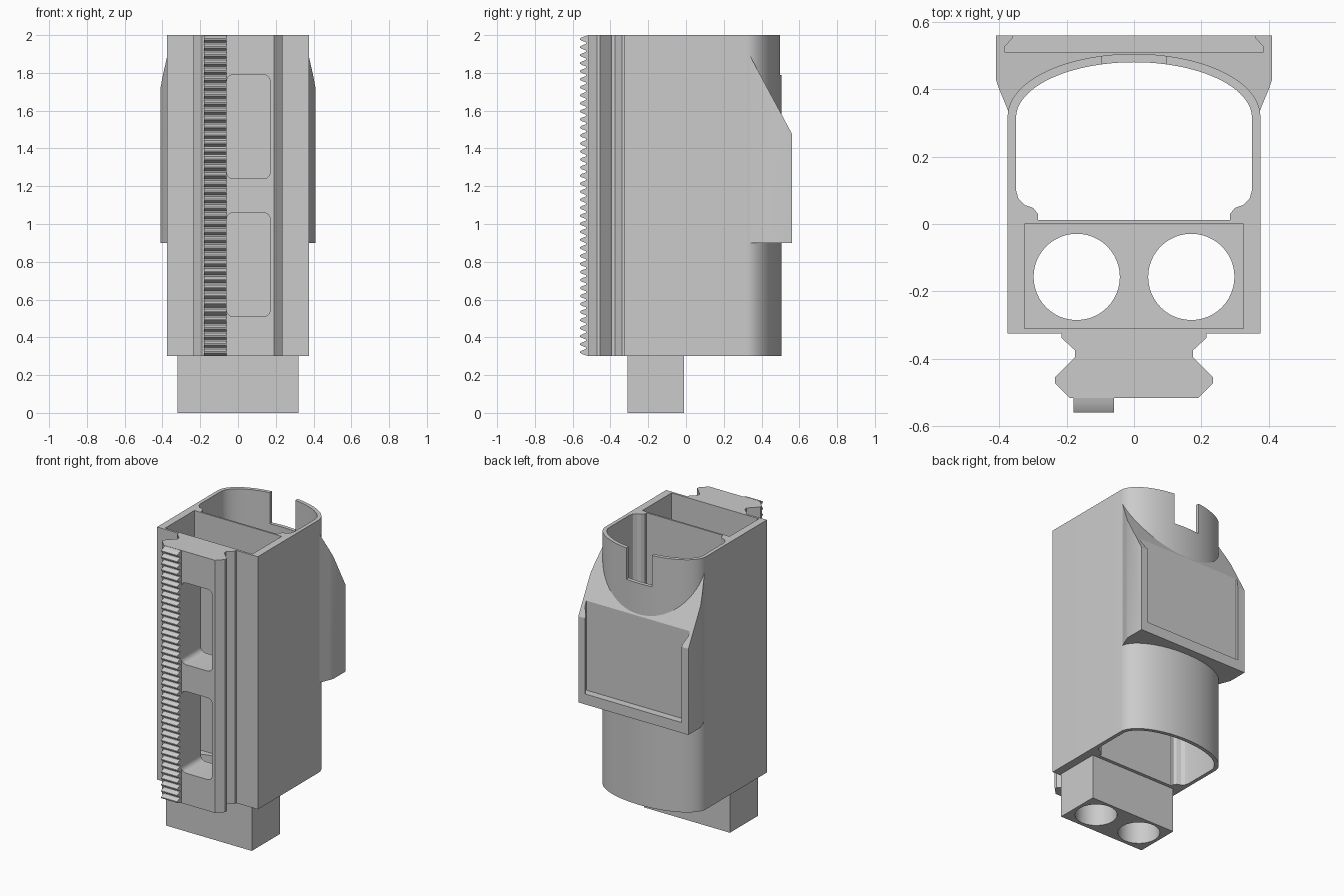
import bpy, bmesh, math

cube = bpy.data.objects.get("Cube")
if cube:
    bpy.data.objects.remove(cube, do_unlink=True)

grey = bpy.data.materials.new("plain grey")
grey.use_nodes = True
colour = (0.6, 0.6, 0.6, 1)
grey.diffuse_color = colour
grey.node_tree.nodes["Principled BSDF"].inputs["Base Color"].default_value = colour


def prism(name, outline, low, high, axis="z"):
    """Extrude a flat outline along one axis."""
    place = {"z": lambda a, b, h: (a, b, h),   # outline in x, y
             "x": lambda a, b, h: (h, a, b),   # outline in y, z
             "y": lambda a, b, h: (a, h, b)}[axis]  # outline in x, z
    bm = bmesh.new()
    rings = [[bm.verts.new(place(a, b, h)) for a, b in outline] for h in (low, high)]
    n = len(outline)
    for ring in rings:
        bm.faces.new(ring)
    for i in range(n):
        j = (i + 1) % n
        bm.faces.new((rings[0][i], rings[0][j], rings[1][j], rings[1][i]))
    bmesh.ops.recalc_face_normals(bm, faces=bm.faces)
    mesh = bpy.data.meshes.new(name)
    bm.to_mesh(mesh)
    bm.free()
    mesh.materials.append(grey)
    obj = bpy.data.objects.new(name, mesh)
    bpy.context.collection.objects.link(obj)
    return obj


def rect(x0, x1, y0, y1):
    return [(x0, y0), (x1, y0), (x1, y1), (x0, y1)]


def mirrored(half):
    """Close a right-hand half outline with its mirror image."""
    return half + [(-x, y) for x, y in reversed(half) if x > 1e-6]


def arc(cx, cy, rx, ry, start, end, steps):
    angles = [math.radians(start + (end - start) * i / steps) for i in range(steps + 1)]
    return [(cx + rx * math.cos(a), cy + ry * math.sin(a)) for a in angles]


def round_rect(x0, x1, y0, y1, r):
    corners = [(x1 - r, y1 - r), (x0 + r, y1 - r), (x0 + r, y0 + r), (x1 - r, y0 + r)]
    return [p for i, (x, y) in enumerate(corners)
            for p in arc(x, y, r, r, 90 * i, 90 * i + 90, 6)]


def cut(obj, cutters):
    """Subtract every cutter and bake the result."""
    for c in cutters:
        mod = obj.modifiers.new("cut", "BOOLEAN")
        mod.operation, mod.solver, mod.object = "DIFFERENCE", "EXACT", c
    bpy.context.view_layer.update()
    graph = bpy.context.evaluated_depsgraph_get()
    mesh = bpy.data.meshes.new_from_object(obj.evaluated_get(graph))
    obj.modifiers.clear()
    obj.data = mesh


BASE, TOP = 0.3, 2.0

# Solid parts: housing with an arched back, plug underneath
housing = prism("housing", mirrored([(0.375, -0.325)] + arc(0, 0.32, 0.375, 0.185, 0, 90, 24)), BASE, TOP)
plug = prism("bottom_plug", rect(-0.32, 0.32, -0.31, -0.01), 0, 0.38)

# Rear mount with flared sides
mount = prism("rear_mount", mirrored([(0.36, 0.3), (0.375, 0.34), (0.40, 0.4), (0.41, 0.43), (0.41, 0.56)]), 0.9, TOP)

# Dovetail rail on the front
rail = prism("dovetail_rail", mirrored([
    (0.19, -0.517), (0.235, -0.472), (0.235, -0.455), (0.175, -0.395),
    (0.175, -0.375), (0.215, -0.338), (0.215, -0.32)]), BASE, TOP)

# Toothed rack along the rail
teeth = 40
pitch = (TOP - BASE) / teeth
rack_side = [(-0.51, BASE)]
for i in range(teeth):
    z = BASE + i * pitch
    rack_side += [(-0.53, z + pitch * 0.1), (-0.553, z + pitch * 0.3), (-0.56, z + pitch * 0.42),
                  (-0.56, z + pitch * 0.58), (-0.553, z + pitch * 0.7), (-0.53, z + pitch * 0.9)]
rack_side.append((-0.51, TOP))
rack = prism("toothed_rack", rack_side, -0.18, -0.06, "x")

# Cutters: front pocket, rear chamber, rim slot, windows and round bores
pocket = prism("pocket_cutter", rect(-0.325, 0.325, -0.31, 0), 0.4, 2.1)
chamber = prism("chamber_cutter", mirrored([
    (0.285, 0.012), (0.285, 0.03), (0.30, 0.048), (0.325, 0.057), (0.343, 0.075),
    (0.35, 0.1)] + arc(0, 0.315, 0.35, 0.165, 0, 90, 24)), 0.2, 2.2)
slot = prism("slot_cutter", rect(-0.095, 0.095, 0.4, 0.6), 1.79, 2.1)
windows = [prism("window_cutter", round_rect(-0.06, 0.17, z, z + 0.55, 0.035), -0.6, -0.2, "y")
           for z in (0.51, 1.24)]
bores = [prism("bore_cutter", arc(x, -0.157, 0.128, 0.128, 0, 352.5, 47), -0.1, 0.6)
         for x in (-0.17, 0.17)]
# Slanted top and undercut panel recess of the mount
slope = prism("slope_cutter", [(0.60, 1.405), (0.26, 2.037), (0.26, 2.3), (0.60, 2.3)], -0.6, 0.6, "x")
panel = prism("panel_cutter", mirrored([
    (0.385, 0.51), (0.385, 0.525), (0.36, 0.552), (0.36, 0.6)]), 0.97, 2.2)

cut(housing, [pocket, chamber, slot] + windows + bores)
cut(plug, bores)
cut(mount, [chamber, slope, panel])
cut(rail, windows)

for helper in [pocket, chamber, slot, slope, panel] + windows + bores:
    bpy.data.objects.remove(helper, do_unlink=True)

# Smooth the curved walls, keep edges crisp
bpy.ops.object.select_all(action="DESELECT")
for obj in (housing, plug, mount, rail, rack):
    obj.select_set(True)
bpy.context.view_layer.objects.active = housing
bpy.ops.object.shade_smooth_by_angle(angle=math.radians(25))
